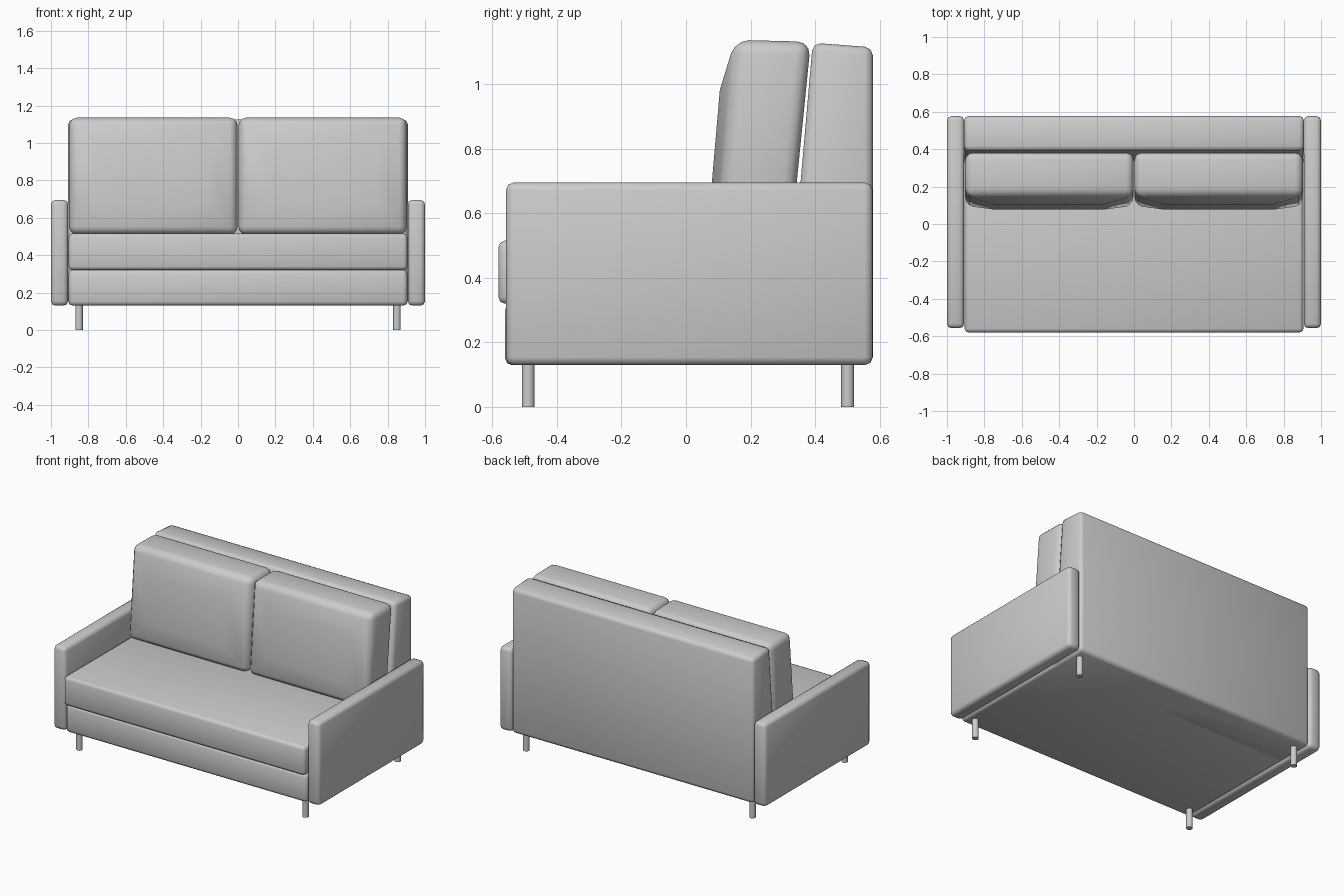
import bpy, bmesh, math
from mathutils import Vector

if "Cube" in bpy.data.objects:
    bpy.data.objects.remove(bpy.data.objects["Cube"])


def finish(name, bm, bevel=0.0, segments=2):
    """Turn a bmesh into a smooth-shaded object with softened edges."""
    bmesh.ops.recalc_face_normals(bm, faces=bm.faces[:])
    mesh = bpy.data.meshes.new(name)
    bm.to_mesh(mesh)
    bm.free()
    obj = bpy.data.objects.new(name, mesh)
    bpy.context.collection.objects.link(obj)
    for p in mesh.polygons:
        p.use_smooth = True
    if bevel:
        mod = obj.modifiers.new("soft_edges", 'BEVEL')
        mod.width = bevel
        mod.segments = segments
        mod.limit_method = 'ANGLE'
        mod.angle_limit = math.radians(40)
    return obj


def prism(profile, x0, x1):
    """Extrude a (y, z) side profile from x0 to x1."""
    bm = bmesh.new()
    face = bm.faces.new([bm.verts.new((x0, y, z)) for y, z in profile])
    ext = bmesh.ops.extrude_face_region(bm, geom=[face])
    moved = [v for v in ext["geom"] if isinstance(v, bmesh.types.BMVert)]
    bmesh.ops.translate(bm, verts=moved, vec=(x1 - x0, 0, 0))
    return bm


def rect(y0, y1, z0, z1):
    return [(y0, z0), (y1, z0), (y1, z1), (y0, z1)]


# Base box and seat cushion
finish("base", prism(rect(-0.56, 0.57, 0.13, 0.322), -0.905, 0.905), 0.022)
finish("seat_cushion", prism(rect(-0.58, 0.37, 0.32, 0.515), -0.905, 0.905), 0.02)

# Backrest with a leaning front face
finish("backrest", prism([(0.305, 0.13), (0.578, 0.13), (0.578, 1.113), (0.392, 1.127)],
                         -0.908, 0.908), 0.025)

for side, s in (("left", -1), ("right", 1)):
    # Armrest
    xs = sorted((s * 0.908, s * 1.0))
    finish(side + "_armrest", prism(rect(-0.557, 0.577, 0.13, 0.695), *xs), 0.024)

    # Leaning back cushion with a puffed front
    xs = sorted((s * 0.002, s * 0.903))
    bm = prism([(0.098, 0.51), (0.324, 0.51), (0.386, 1.13), (0.152, 1.136)], *xs)
    bmesh.ops.recalc_face_normals(bm, faces=bm.faces[:])
    front = min(bm.faces, key=lambda f: f.calc_center_median().y)
    bmesh.ops.inset_region(bm, faces=[front], thickness=0.22)
    bmesh.ops.translate(bm, verts=front.verts[:], vec=Vector((0, -0.034, 0)))
    finish(side + "_back_cushion", bm, 0.042, 3)

    # Round legs
    for end, y in (("front", -0.488), ("back", 0.5)):
        bpy.ops.mesh.primitive_cylinder_add(vertices=20, radius=0.02, depth=0.15,
                                            location=(s * 0.85, y, 0.075))
        leg = bpy.context.object
        leg.name = f"{side}_{end}_leg"
        bpy.ops.object.shade_smooth_by_angle(angle=math.radians(40))
